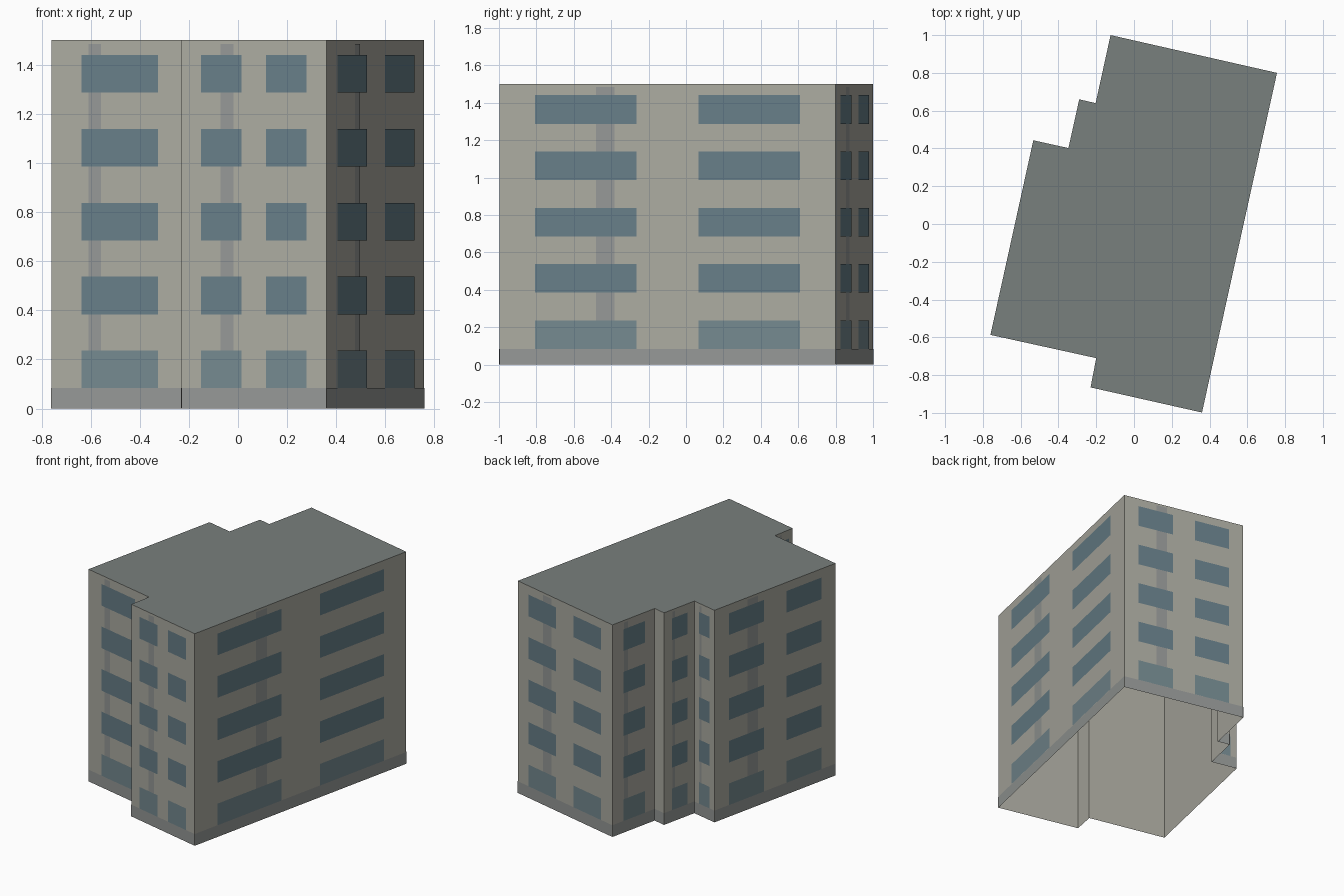
import bpy
from mathutils import Vector

if "Cube" in bpy.data.objects:
    bpy.data.objects.remove(bpy.data.objects["Cube"])

H, FLOORS, PITCH = 1.5, 5, 0.301

# building outline, counter-clockwise seen from above
OUTLINE = [(-0.23, -0.865), (0.36, -0.998), (0.757, 0.80), (-0.124, 1.0), (-0.203, 0.64),
           (-0.29, 0.66), (-0.347, 0.402), (-0.533, 0.443), (-0.76, -0.587), (-0.20, -0.71)]


def material(name, r, g, b):
    m = bpy.data.materials.new(name)
    m.diffuse_color = (r, g, b, 1)
    m.use_nodes = True
    m.node_tree.nodes["Principled BSDF"].inputs["Base Color"].default_value = m.diffuse_color
    return m


def add_mesh(name, verts, faces, mat):
    me = bpy.data.meshes.new(name)
    me.from_pydata(verts, [], faces)
    me.materials.append(mat)
    ob = bpy.data.objects.new(name, me)
    bpy.context.collection.objects.link(ob)
    return ob


class Panels:
    """Collects flat rectangles laid just in front of the walls."""
    def __init__(self):
        self.verts, self.faces = [], []

    def add(self, a, b, u0, u1, z0, z1, off):
        a, b = Vector(a), Vector(b)
        d = b - a
        n = Vector((d.y, -d.x)).normalized() * off
        k = len(self.verts)
        for u, z in ((u0, z0), (u1, z0), (u1, z1), (u0, z1)):
            p = a + d * u + n
            self.verts.append((p.x, p.y, z))
        self.faces.append((k, k + 1, k + 2, k + 3))

    def build(self, name, mat):
        return add_mesh(name, self.verts, self.faces, mat)


wall_mat = material("wall", 0.41, 0.405, 0.355)
roof_mat = material("roof", 0.19, 0.215, 0.205)
base_mat = material("base_band", 0.30, 0.315, 0.305)
glass_mat = material("glass", 0.135, 0.21, 0.245)
ground_glass_mat = material("ground_glass", 0.175, 0.25, 0.275)

N = len(OUTLINE)

# wall shell, open underneath
add_mesh("walls", [(x, y, z) for z in (0, H) for x, y in OUTLINE],
         [(i, (i + 1) % N, N + (i + 1) % N, N + i) for i in range(N)], wall_mat)

# flat roof
add_mesh("roof", [(x, y, H) for x, y in OUTLINE], [tuple(range(N))], roof_mat)

plinth, strips, windows, ground = Panels(), Panels(), Panels(), Panels()
for i in range(N):
    a, b = OUTLINE[i], OUTLINE[(i + 1) % N]
    length = (Vector(b) - Vector(a)).length
    plinth.add(a, b, 0, 1, 0, 0.083, 0.002)
    if length < 0.12:
        continue
    # vertical drain strip behind the windows
    w = min(0.09, 0.1 / length) / 2
    strips.add(a, b, 0.315 - w, 0.315 + w, 0.083, 1.485, 0.0015)
    # one wide window on short walls, two on long ones
    if length > 0.58:
        e = 0.106 if length > 1.5 else (0.136 if length < 0.7 else 0.118)
        inner = 0.415 if length < 0.7 else 0.408
        spans = [(e, inner), (1 - inner, 1 - e)]
    else:
        spans = [(0.22, 0.775)] if length > 0.5 else [(0.25, 0.76)]
    for f in range(FLOORS):
        z = 0.083 + f * PITCH
        for u0, u1 in spans:
            (windows if f else ground).add(a, b, u0, u1, z, z + 0.153, 0.003)

plinth.build("base_band", base_mat)
strips.build("drain_strips", base_mat)
windows.build("upper_windows", glass_mat)
ground.build("ground_floor_windows", ground_glass_mat)
